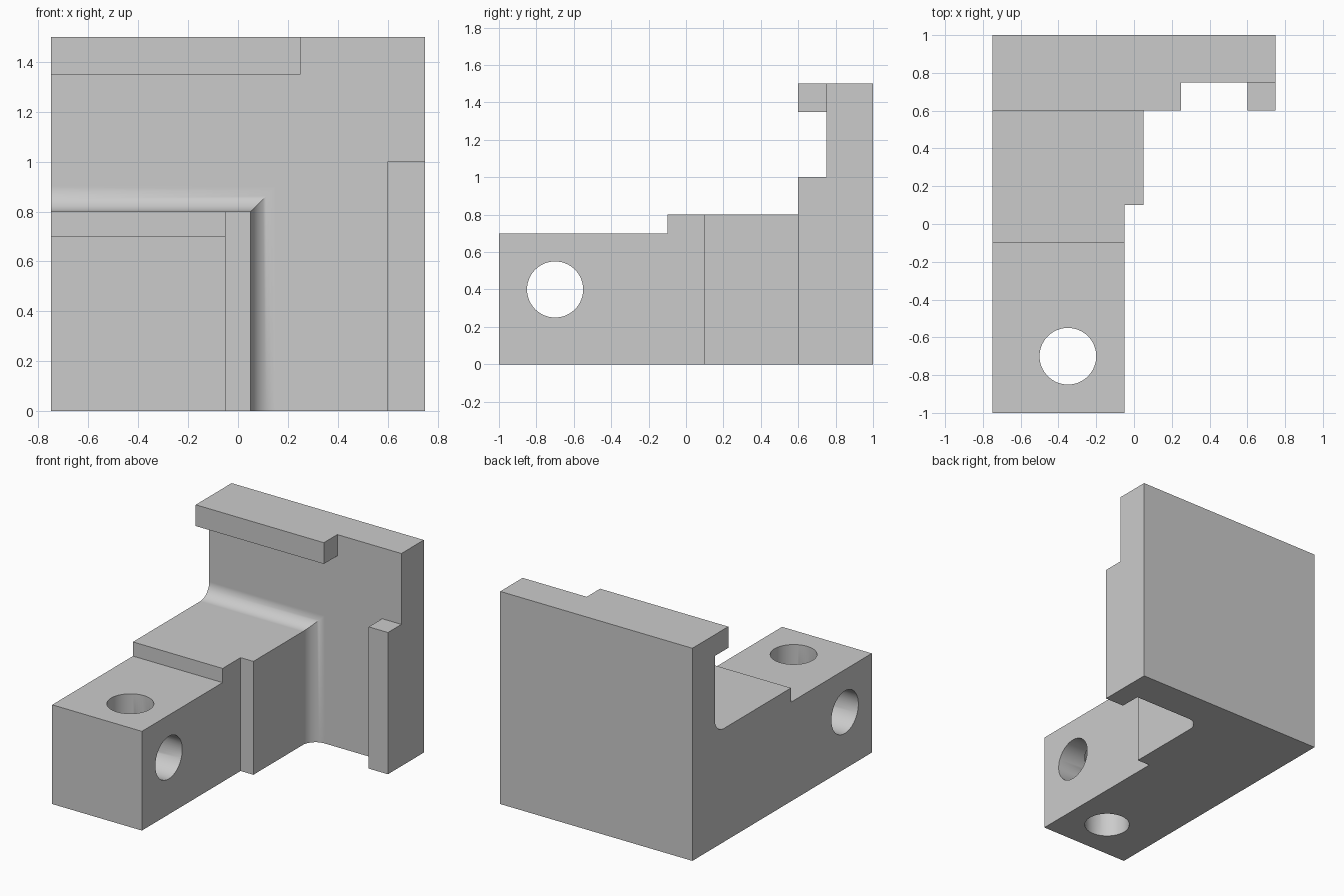
import bpy, bmesh, math
from mathutils import Vector, Matrix

if "Cube" in bpy.data.objects:
    bpy.data.objects.remove(bpy.data.objects["Cube"], do_unlink=True)

grey = bpy.data.materials.new("plain grey")
grey.use_nodes = True
grey.diffuse_color = (0.6, 0.6, 0.6, 1)
grey.node_tree.nodes["Principled BSDF"].inputs["Base Color"].default_value = (0.6, 0.6, 0.6, 1)


def finish(bm, name):
    bmesh.ops.recalc_face_normals(bm, faces=bm.faces)
    mesh = bpy.data.meshes.new(name)
    bm.to_mesh(mesh)
    bm.free()
    mesh.materials.append(grey)
    obj = bpy.data.objects.new(name, mesh)
    bpy.context.collection.objects.link(obj)
    return obj


def extrude(name, points, depth):
    """Extrude a closed 3D outline along the depth vector."""
    bm = bmesh.new()
    face = bm.faces.new([bm.verts.new(p) for p in points])
    new = bmesh.ops.extrude_face_region(bm, geom=[face])["geom"]
    verts = [v for v in new if isinstance(v, bmesh.types.BMVert)]
    bmesh.ops.translate(bm, verts=verts, vec=Vector(depth))
    return finish(bm, name)


def box(name, low, high):
    low, high = Vector(low), Vector(high)
    bm = bmesh.new()
    bmesh.ops.create_cube(bm, size=1, matrix=Matrix.Translation((low + high) / 2)
                          @ Matrix.Diagonal(high - low).to_4x4())
    return finish(bm, name)


def cylinder(name, centre, radius, axis):
    turn = Vector((0, 0, 1)).rotation_difference(Vector(axis)).to_matrix().to_4x4()
    bm = bmesh.new()
    bmesh.ops.create_cone(bm, cap_ends=True, segments=64, radius1=radius, radius2=radius,
                          depth=3, matrix=Matrix.Translation(centre) @ turn)
    return finish(bm, name)


def combine(target, other, operation):
    mod = target.modifiers.new(operation, "BOOLEAN")
    mod.operation = operation
    mod.solver = "EXACT"
    mod.object = other
    bpy.context.view_layer.objects.active = target
    bpy.ops.object.modifier_apply(modifier=mod.name)
    bpy.data.objects.remove(other, do_unlink=True)


def fillet(y, level, r, steps=12):
    """Concave quarter round from the arm (at level) up to the plate face (at y)."""
    angles = [math.pi / 2 * i / steps for i in range(steps + 1)]
    return [(y - r + r * math.sin(a), level + r - r * math.cos(a)) for a in angles]


# Side and plan outlines; where they overlap they form the arm and back plate
side = [(-1, 0), (-1, 0.7), (-0.1, 0.7), (-0.1, 0.8),
        *fillet(0.75, 0.8, 0.1), (0.75, 1.5), (1, 1.5), (1, 0)]
plan = [(-1, -0.75), (-1, -0.05), (0.1, -0.05), (0.1, 0.05),
        *fillet(0.75, 0.05, 0.1), (0.75, 0.75), (1, 0.75), (1, -0.75)]
bracket = extrude("bracket", [(-0.75, y, z) for y, z in side], (1.5, 0, 0))
combine(bracket, extrude("plan_shape", [(x, y, 0) for y, x in plan], (0, 0, 1.5)), "INTERSECT")

# Top lip and side rib on the plate
combine(bracket, box("top_lip", (-0.75, 0.6, 1.35), (0.25, 0.85, 1.5)), "UNION")
combine(bracket, box("side_rib", (0.6, 0.6, 0), (0.75, 0.85, 1)), "UNION")

# Crossing through holes near the front of the arm
for axis in ((1, 0, 0), (0, 0, 1)):
    combine(bracket, cylinder("hole_cutter", (-0.35, -0.7, 0.4), 0.15, axis), "DIFFERENCE")

# Smooth rounds, crisp edges
bpy.ops.object.select_all(action="DESELECT")
bracket.select_set(True)
bpy.context.view_layer.objects.active = bracket
bpy.ops.object.shade_smooth_by_angle(angle=math.radians(30))
weighted = bracket.modifiers.new("weighted normals", "WEIGHTED_NORMAL")
weighted.keep_sharp = True
